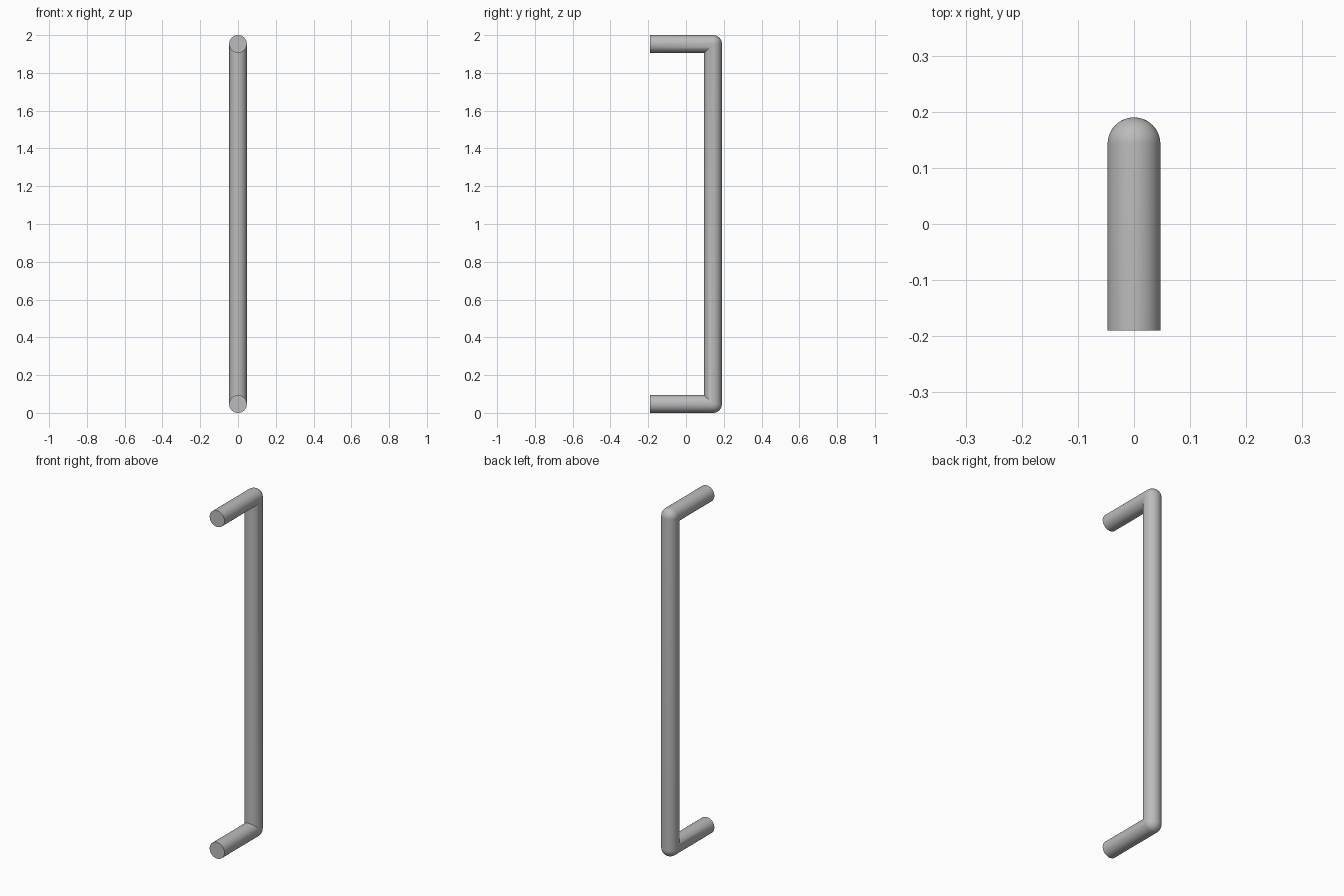
import bpy, bmesh, math
from mathutils import Vector

if "Cube" in bpy.data.objects:
    bpy.data.objects.remove(bpy.data.objects["Cube"])

R = 0.047            # tube radius
SIDES, BEND = 48, 12
Y_END = -0.19        # open ends of the legs
BAR_Y = 0.19 - R
LEG_Z = 2.0 - R

steel = bpy.data.materials.new("brushed grey metal")
steel.diffuse_color = (0.5, 0.5, 0.5, 1)
steel.use_nodes = True
steel.node_tree.nodes["Principled BSDF"].inputs["Base Color"].default_value = steel.diffuse_color


def ring(y, z, t):
    """Tube section at (y, z); t turns it from the leg (0) to the bar (90 deg)."""
    pts = []
    for i in range(SIDES):
        a = 2 * math.pi * i / SIDES
        c, s = R * math.cos(a), R * math.sin(a)
        pts.append(Vector((c, y + s * math.sin(t), z + s * math.cos(t))))
    return pts


def elbow(t):
    """Rounded outside of the corner, sharp mitre on the inside."""
    pts = ring(BAR_Y, LEG_Z, t)
    for i in range(SIDES // 2 + 1, SIDES):
        s = R * math.sin(2 * math.pi * i / SIDES)
        pts[i].y, pts[i].z = BAR_Y + s, LEG_Z + s
    return pts


# Upper leg and corner, then the same sections mirrored for the lower half
upper = [ring(Y_END, LEG_Z, 0)]
upper += [elbow(math.pi / 2 * k / BEND) for k in range(BEND + 1)]
lower = [[Vector((p.x, p.y, 2 - p.z)) for p in r] for r in reversed(upper)]

# Skin the tube and cap both ends
bm = bmesh.new()
rings = [[bm.verts.new(p) for p in r] for r in upper + lower]
for a, b in zip(rings, rings[1:]):
    for i in range(SIDES):
        j = (i + 1) % SIDES
        bm.faces.new((a[i], a[j], b[j], b[i]))
bm.faces.new(rings[0])
bm.faces.new(rings[-1])
bmesh.ops.remove_doubles(bm, verts=bm.verts, dist=1e-5)
bmesh.ops.recalc_face_normals(bm, faces=bm.faces)

mesh = bpy.data.meshes.new("pull_handle")
bm.to_mesh(mesh)
bm.free()
mesh.materials.append(steel)
handle = bpy.data.objects.new("pull_handle", mesh)
bpy.context.collection.objects.link(handle)
bpy.context.view_layer.objects.active = handle
handle.select_set(True)
bpy.ops.object.shade_smooth_by_angle(angle=math.radians(30))
